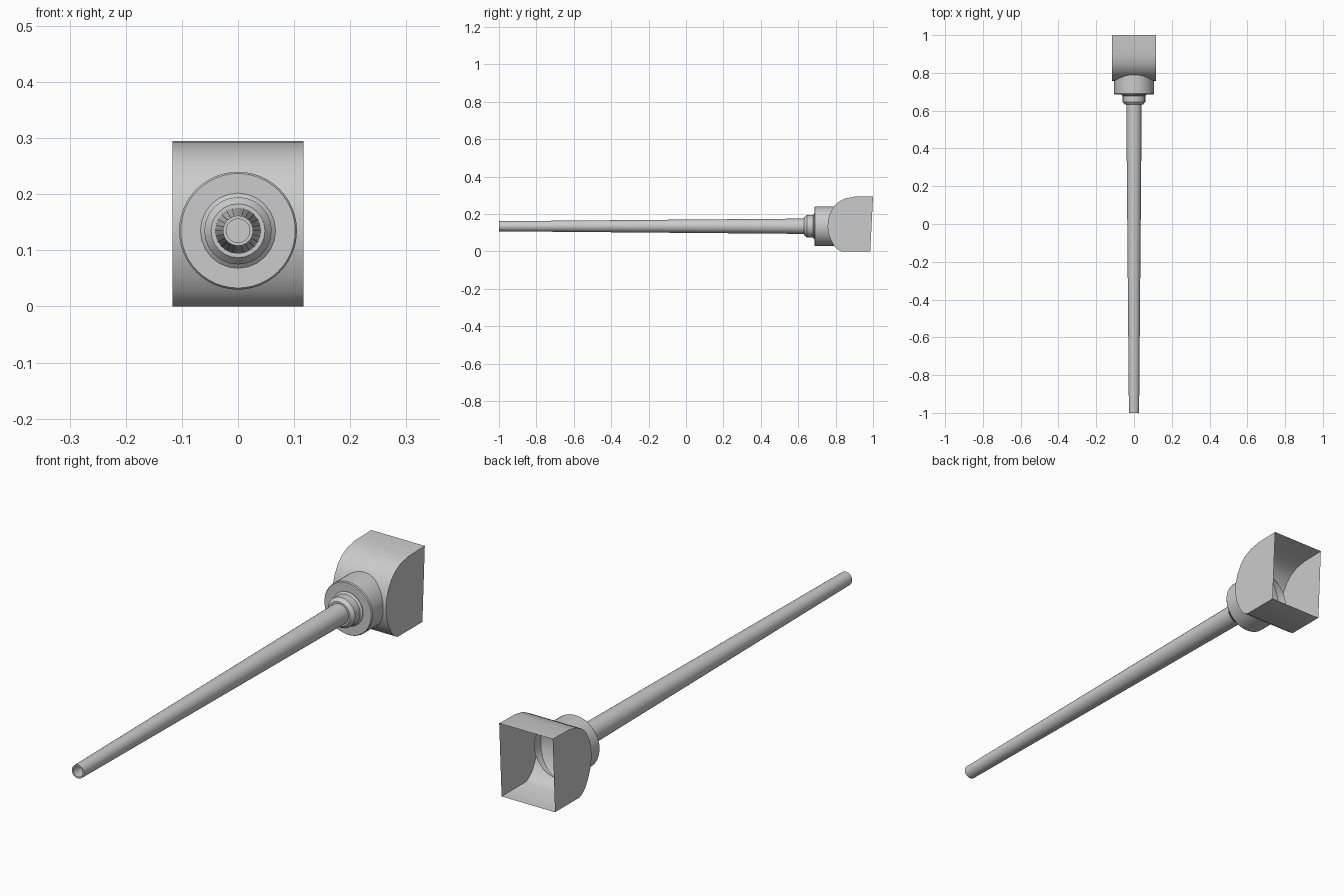
import bpy, bmesh, math

if "Cube" in bpy.data.objects:
    bpy.data.objects.remove(bpy.data.objects["Cube"])

AXIS_Z = 0.135

grey = bpy.data.materials.new("plain grey")
grey.diffuse_color = (0.6, 0.6, 0.6, 1)
grey.use_nodes = True
grey.node_tree.nodes["Principled BSDF"].inputs["Base Color"].default_value = grey.diffuse_color


def finish(name, bm, angle=30):
    mesh = bpy.data.meshes.new(name)
    bm.to_mesh(mesh)
    bm.free()
    mesh.materials.append(grey)
    obj = bpy.data.objects.new(name, mesh)
    bpy.context.collection.objects.link(obj)
    bpy.ops.object.select_all(action='DESELECT')
    obj.select_set(True)
    bpy.context.view_layer.objects.active = obj
    bpy.ops.object.shade_smooth_by_angle(angle=math.radians(angle))
    return obj


def lathe(name, profile, sides):
    """Revolve (radius, y) points around the gun axis; radius 0 closes an end."""
    bm = bmesh.new()
    rings = []
    for r, y in profile:
        if r == 0:
            rings.append([bm.verts.new((0, y, AXIS_Z))] * sides)
            continue
        rings.append([bm.verts.new((r * math.cos(a), y, AXIS_Z + r * math.sin(a)))
                      for a in (2 * math.pi * i / sides for i in range(sides))])
    for a, b in zip(rings, rings[1:]):
        for i in range(sides):
            j = (i + 1) % sides
            quad = list(dict.fromkeys((a[i], a[j], b[j], b[i])))
            bm.faces.new(quad)
    return finish(name, bm)


# Tapered barrel, with a blind bore at the muzzle
lathe("barrel", [(0, -0.92), (0.021, -0.92), (0.021, -1.0), (0.027, -1.0),
                 (0.041, 0.64)], 24)

# Stepped neck that holds the barrel
lathe("barrel_neck", [(0.040, 0.632), (0.048, 0.632), (0.060, 0.646),
                      (0.060, 0.678), (0.067, 0.684), (0.067, 0.69)], 24)

# Wide collar, running a little way into the housing
lathe("collar", [(0.04, 0.686), (0.102, 0.686), (0.105, 0.690),
                 (0.105, 0.80)], 48)

# Rounded housing: sheet swept across x, closed by side plates, open at the back
profile = [(0.985, 0), (0.83, 0), (0.812, 0.010), (0.795, 0.026), (0.778, 0.055),
           (0.764, 0.09), (0.757, 0.13), (0.760, 0.17), (0.770, 0.205),
           (0.790, 0.24), (0.815, 0.265), (0.85, 0.283), (0.90, 0.293), (1.0, 0.295)]
bm = bmesh.new()
left, right = ([bm.verts.new((x, y, z)) for y, z in profile] for x in (-0.117, 0.117))
for i in range(len(profile) - 1):
    bm.faces.new((left[i], left[i + 1], right[i + 1], right[i]))
bm.faces.new(left[::-1])
bm.faces.new(right)
bmesh.ops.recalc_face_normals(bm, faces=bm.faces)
finish("housing", bm, 40)
